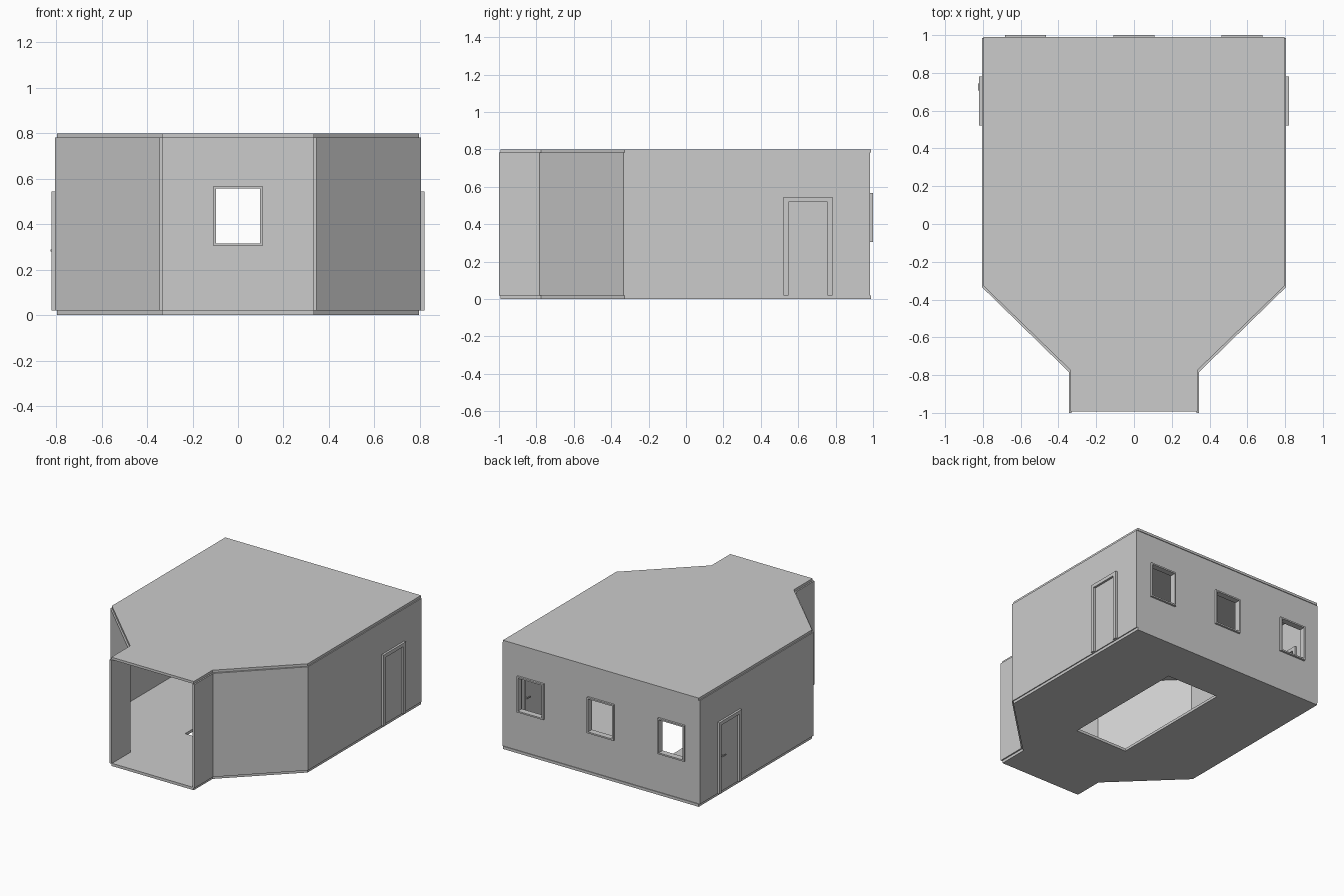
import bpy, bmesh

if "Cube" in bpy.data.objects:
    bpy.data.objects.remove(bpy.data.objects["Cube"])


def add_object(name, bm):
    bmesh.ops.recalc_face_normals(bm, faces=bm.faces)
    mesh = bpy.data.meshes.new(name)
    bm.to_mesh(mesh)
    bm.free()
    ob = bpy.data.objects.new(name, mesh)
    bpy.context.collection.objects.link(ob)
    return ob


def prism(name, outline, z0, z1):
    """Vertical extrusion of a plan outline."""
    bm = bmesh.new()
    face = bm.faces.new([bm.verts.new((x, y, z0)) for x, y in outline])
    top = bmesh.ops.extrude_face_region(bm, geom=[face])["geom"]
    bmesh.ops.translate(bm, vec=(0, 0, z1 - z0),
                        verts=[v for v in top if isinstance(v, bmesh.types.BMVert)])
    return add_object(name, bm)


def boxes(name, spans):
    """One object from boxes given as ((x0, x1), (y0, y1), (z0, z1))."""
    bm = bmesh.new()
    for span in spans:
        verts = bmesh.ops.create_cube(bm, size=1)["verts"]
        for v in verts:
            for i in range(3):
                v.co[i] = span[i][0] if v.co[i] < 0 else span[i][1]
    return add_object(name, bm)


def cut(ob, *span):
    """Remove a box from an object."""
    cutter = boxes("cutter", [span])
    cutter.hide_render = True
    mod = ob.modifiers.new("opening", "BOOLEAN")
    mod.operation, mod.solver, mod.object = "DIFFERENCE", "EXACT", cutter
    bpy.context.view_layer.objects.active = ob
    bpy.ops.object.modifier_apply(modifier=mod.name)
    bpy.data.objects.remove(cutter)


def mirrored(half):
    """Complete a right-half chain (front to back) into a full one."""
    return half + [(-x, y) for x, y in reversed(half)]


# Floor and roof slabs, floor has a rectangular opening
slab = mirrored([(0.335, -0.993), (0.335, -0.775), (0.797, -0.328), (0.797, 0.99)])
floor = prism("floor", slab, 0, 0.02)
cut(floor, (-0.20, 0.23), (-0.33, 0.64), (-0.1, 0.1))
prism("roof", slab, 0.782, 0.80)

# Walls, open at the narrow front
outer = mirrored([(0.345, -1), (0.345, -0.783), (0.804, -0.335), (0.804, 0.985)])
inner = mirrored([(0.330, -1), (0.330, -0.777), (0.788, -0.328), (0.788, 0.969)])
walls = prism("walls", outer + inner[::-1], 0.02, 0.782)

# Back windows: opening plus four-sided frame
Z0, Z1, F = 0.305, 0.568, 0.011
for label, cx in (("left", -0.575), ("middle", 0), ("right", 0.572)):
    x0, x1 = cx - 0.108, cx + 0.108
    depth = (0.955, 1.0)
    cut(walls, (x0 + 0.003, x1 - 0.003), (0.9, 1.1), (Z0 + 0.003, Z1 - 0.003))
    boxes(label + "_window_frame", [
        ((x0, x0 + F), depth, (Z0, Z1)),
        ((x1 - F, x1), depth, (Z0, Z1)),
        ((x0 + F, x1 - F), depth, (Z0, Z0 + F)),
        ((x0 + F, x1 - F), depth, (Z1 - F, Z1))])

# Side doors: jambs, head, recessed panel, lever handle on the same side
Y0, Y1, TOP, W = 0.522, 0.782, 0.545, 0.026
for label, cx in (("left", -0.796), ("right", 0.796)):
    depth = (cx - 0.024, cx + 0.024)
    cut(walls, (cx - 0.1, cx + 0.1), (Y0 + 0.004, Y1 - 0.004), (0.021, TOP - 0.004))
    boxes(label + "_door_frame", [
        (depth, (Y0, Y0 + W), (0.02, TOP)),
        (depth, (Y1 - W, Y1), (0.02, TOP)),
        (depth, (Y0 + W, Y1 - W), (TOP - W, TOP))])
    boxes(label + "_door_panel", [
        ((cx - 0.008, cx + 0.008), (Y0 + W, Y1 - W), (0.021, TOP - W))])
    boxes(label + "_door_handle", [
        ((cx - 0.026, cx - 0.008), (0.737, 0.745), (0.281, 0.289)),
        ((cx - 0.029, cx - 0.023), (0.708, 0.745), (0.281, 0.289))])
